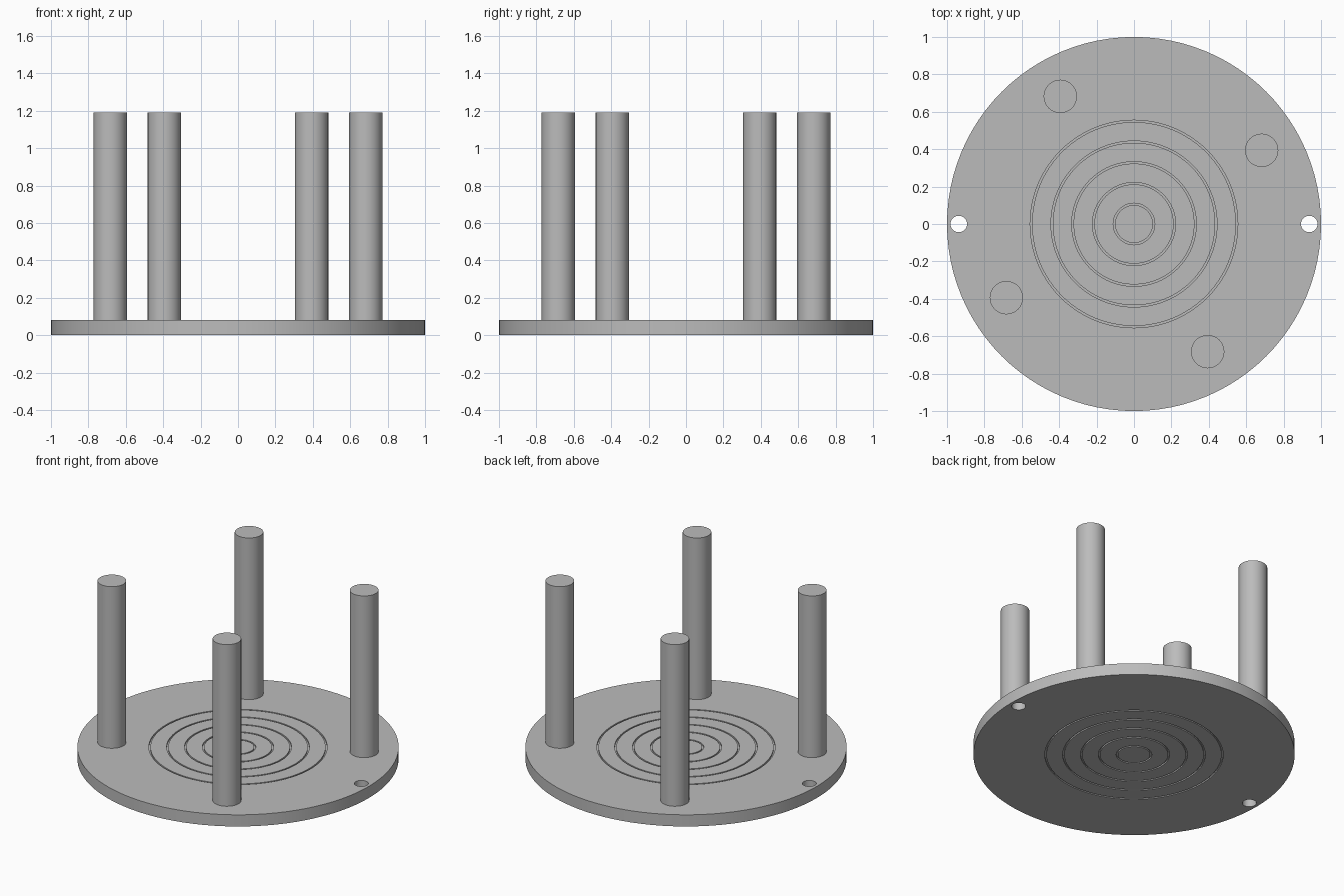
import bpy, math

if "Cube" in bpy.data.objects:
    bpy.data.objects.remove(bpy.data.objects["Cube"])

SEG = 96
THICK = 0.08
GROOVE = 0.01   # groove width and depth

grey = bpy.data.materials.new("plain grey")
grey.diffuse_color = (0.5, 0.5, 0.5, 1)
grey.use_nodes = True
grey.node_tree.nodes["Principled BSDF"].inputs["Base Color"].default_value = grey.diffuse_color


def cylinder(name, r, z0, z1, x, y, sides=48):
    bpy.ops.mesh.primitive_cylinder_add(vertices=sides, radius=r, depth=z1 - z0,
                                        location=(x, y, (z0 + z1) / 2))
    ob = bpy.context.object
    ob.name = name
    ob.data.materials.append(grey)
    bpy.ops.object.shade_smooth_by_angle(angle=math.radians(30))
    return ob


# Half profile of the plate: concentric grooves in both faces
top = [(0, THICK)]
for i in range(1, 6):
    outer = 0.111 * i
    inner = outer - GROOVE
    top += [(inner, THICK), (inner, THICK - GROOVE),
            (outer, THICK - GROOVE), (outer, THICK)]
top.append((1, THICK))
profile = top + [(r, THICK - z) for r, z in reversed(top)]

# Revolve the profile around z
verts, rings, faces = [], [], []
for r, z in profile:
    start = len(verts)
    n = SEG if r > 0 else 1
    verts += [(r * math.cos(2 * math.pi * k / SEG), r * math.sin(2 * math.pi * k / SEG), z)
              for k in range(n)]
    rings.append([start + k % n for k in range(SEG)])
for a, b in zip(rings, rings[1:]):
    for k in range(SEG):
        j = (k + 1) % SEG
        face = list(dict.fromkeys((a[k], b[k], b[j], a[j])))
        faces.append(face)
mesh = bpy.data.meshes.new("base_plate")
mesh.from_pydata(verts, [], faces)
plate = bpy.data.objects.new("base_plate", mesh)
bpy.context.collection.objects.link(plate)
mesh.materials.append(grey)

# Two mounting holes through the rim
for side in (-1, 1):
    cutter = cylinder("hole_cutter", 0.044, -0.1, 0.2, side * 0.937, 0, 32)
    cutter.hide_render = True
    cutter.hide_set(True)
    cut = plate.modifiers.new("mounting_hole", 'BOOLEAN')
    cut.operation = 'DIFFERENCE'
    cut.solver = 'EXACT'
    cut.object = cutter

# Apply the cuts, then smooth the round walls
bpy.context.view_layer.update()
cut_mesh = bpy.data.meshes.new_from_object(
    plate.evaluated_get(bpy.context.evaluated_depsgraph_get()))
plate.modifiers.clear()
plate.data = cut_mesh
for ob in [o for o in bpy.data.objects if o.name.startswith("hole_cutter")]:
    bpy.data.objects.remove(ob)
bpy.ops.object.select_all(action='DESELECT')
plate.select_set(True)
bpy.context.view_layer.objects.active = plate
bpy.ops.object.shade_smooth_by_angle(angle=math.radians(30))

# Four posts, evenly spaced
for i in range(4):
    a = math.radians(30 + 90 * i)
    cylinder("post", 0.089, THICK - 0.005, 1.19, 0.788 * math.cos(a), 0.788 * math.sin(a))
